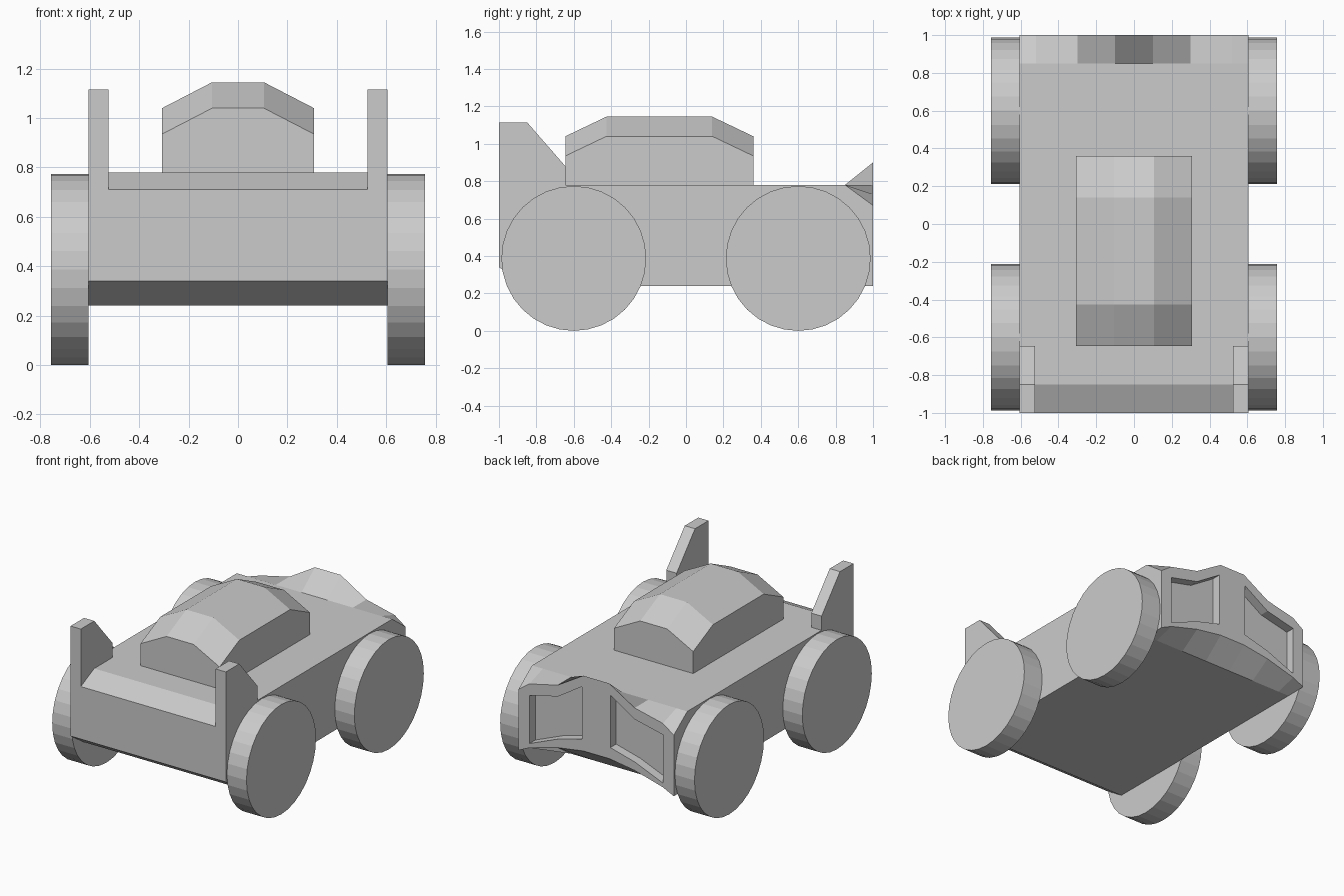
import bpy, bmesh, math
from mathutils import Matrix

if "Cube" in bpy.data.objects:
    bpy.data.objects.remove(bpy.data.objects["Cube"])


def make(name, verts, faces):
    bm = bmesh.new()
    vs = [bm.verts.new(v) for v in verts]
    for f in faces:
        bm.faces.new([vs[i] for i in f])
    bmesh.ops.recalc_face_normals(bm, faces=bm.faces)
    me = bpy.data.meshes.new(name)
    bm.to_mesh(me)
    bm.free()
    ob = bpy.data.objects.new(name, me)
    bpy.context.collection.objects.link(ob)
    return ob


def loft(name, rings):
    """Join equal-length point rings and cap both ends."""
    n = len(rings[0])
    faces = [list(range(n)), list(range((len(rings) - 1) * n, len(rings) * n))]
    for r in range(len(rings) - 1):
        for i in range(n):
            j = (i + 1) % n
            faces.append([r * n + i, r * n + j, (r + 1) * n + j, (r + 1) * n + i])
    return make(name, [p for ring in rings for p in ring], faces)


# Body: chamfered nose, straight middle, sculpted flaring tail
half = [0.1, 0.3, 0.52, 0.605]
xs = [-x for x in reversed(half)] + half


def section(y, bottom, top):
    lo, hi = bottom[::-1] + bottom, top[::-1] + top
    return ([(x, y, z) for x, z in zip(xs, lo)] +
            [(x, y, z) for x, z in reversed(list(zip(xs, hi)))])


body = loft("body", [
    section(-1.0, [0.34] * 4, [0.71] * 4),
    section(-0.85, [0.24] * 4, [0.78] * 4),
    section(0.85, [0.24] * 4, [0.78] * 4),
    section(1.0, [0.37, 0.34, 0.28, 0.24], [0.90, 0.78, 0.73, 0.67]),
])

# Recessed tail panels
panel = [(0.11, 0.45), (0.30, 0.40), (0.52, 0.31),
         (0.52, 0.65), (0.30, 0.70), (0.11, 0.82)]
for side in (-1, 1):
    cutter = loft("tail_recess_cutter",
                  [[(side * x, y, z) for x, z in panel] for y in (0.935, 1.1)])
    cutter.hide_render = True
    cutter.hide_set(True)
    mod = body.modifiers.new("tail_recess", 'BOOLEAN')
    mod.operation = 'DIFFERENCE'
    mod.solver = 'EXACT'
    mod.object = cutter

# Cabin: box whose faceted roof drops towards edges and corners
cx = [-0.308, -0.105, 0.105, 0.308]
cy = [-0.645, -0.425, 0.14, 0.36]
drop = [1.145, 1.04, 0.935]
roof = [(x, y, drop[(i in (0, 3)) + (j in (0, 3))])
        for j, y in enumerate(cy) for i, x in enumerate(cx)]
base = [(x, y, 0.78) for y in (cy[0], cy[3]) for x in (cx[0], cx[3])]
quads = [[j * 4 + i, j * 4 + i + 1, j * 4 + i + 5, j * 4 + i + 4]
         for j in range(3) for i in range(3)]
walls = [[16, 17, 3, 2, 1, 0], [18, 19, 15, 14, 13, 12],
         [16, 18, 12, 8, 4, 0], [17, 19, 15, 11, 7, 3], [16, 17, 19, 18]]
make("cabin", roof + base, quads + walls)

# Upright fins at the front corners
fin = [(-1.0, 0.71), (-0.85, 0.78), (-0.645, 0.78),
       (-0.645, 0.88), (-0.85, 1.115), (-1.0, 1.115)]
for side, label in ((-1, "left"), (1, "right")):
    loft("fin_" + label,
         [[(side * x, y, z) for y, z in fin] for x in (0.525, 0.605)])

# Wheels
for side, s_label in ((-1, "left"), (1, "right")):
    for y, y_label in ((-0.6, "front"), (0.6, "rear")):
        rings = [[(side * x, y + 0.387 * math.cos(a), 0.387 + 0.387 * math.sin(a))
                  for a in (math.tau * k / 32 for k in range(32))]
                 for x in (0.605, 0.757)]
        loft(f"wheel_{y_label}_{s_label}", rings)
